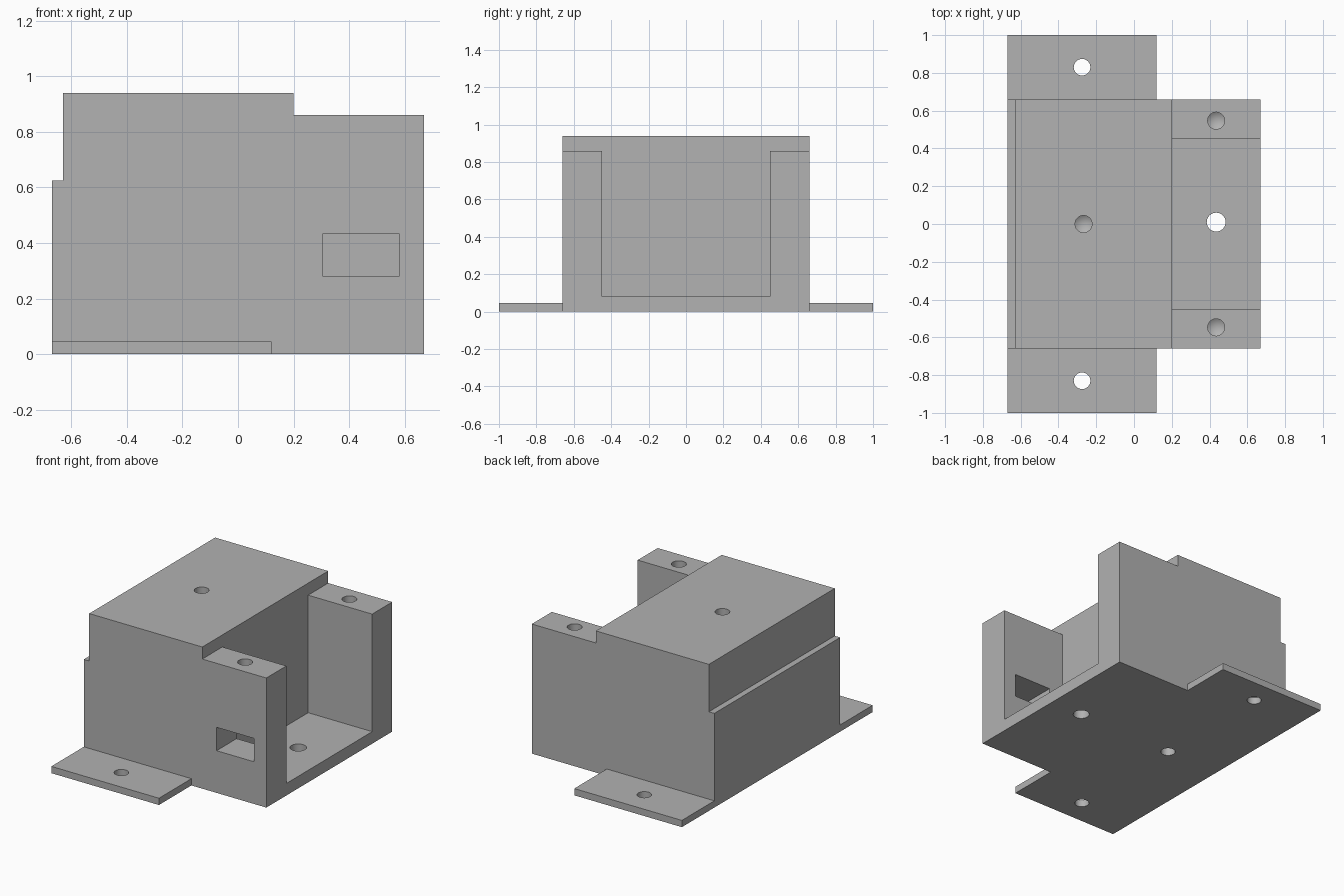
import bpy, bmesh
from mathutils import Matrix

if "Cube" in bpy.data.objects:
    bpy.data.objects.remove(bpy.data.objects["Cube"], do_unlink=True)

gray = bpy.data.materials.new("plain gray")
gray.use_nodes = True
color = (0.445, 0.445, 0.445, 1)
gray.diffuse_color = color
gray.node_tree.nodes["Principled BSDF"].inputs["Base Color"].default_value = color


def finish(name, bm):
    bmesh.ops.recalc_face_normals(bm, faces=bm.faces[:])
    mesh = bpy.data.meshes.new(name)
    bm.to_mesh(mesh)
    bm.free()
    mesh.materials.append(gray)
    obj = bpy.data.objects.new(name, mesh)
    bpy.context.collection.objects.link(obj)
    return obj


def box(name, x, y, z):
    bm = bmesh.new()
    bmesh.ops.create_cube(bm, size=1)
    for v in bm.verts:
        v.co = [r[0] if c < 0 else r[1] for r, c in zip((x, y, z), v.co)]
    return finish(name, bm)


def drill(x, y, z0, z1, radius, tip=0):
    """Round cutter from z0 to z1, with an optional conical tip past z1."""
    bm = bmesh.new()
    bmesh.ops.create_cone(bm, cap_ends=True, segments=32, radius1=radius, radius2=radius,
                          depth=abs(z1 - z0),
                          matrix=Matrix.Translation((x, y, (z0 + z1) / 2)))
    if tip:
        cap = min(bm.faces, key=lambda f: abs(f.calc_center_median().z - z1))
        bmesh.ops.poke(bm, faces=[cap])["verts"][0].co.z += tip
    return finish("drill", bm)


def cut(obj, *cutters):
    for cutter in cutters:
        mod = obj.modifiers.new("cut", "BOOLEAN")
        mod.operation = "DIFFERENCE"
        mod.solver = "EXACT"
        mod.object = cutter
        bpy.context.view_layer.objects.active = obj
        bpy.ops.object.modifier_apply(modifier=mod.name)
        bpy.data.objects.remove(cutter, do_unlink=True)


# Housing: stepped side profile pulled across the width
profile = [(-0.67, 0), (0.67, 0), (0.67, 0.86), (0.2, 0.86), (0.2, 0.94),
           (-0.63, 0.94), (-0.63, 0.625), (-0.67, 0.625)]
bm = bmesh.new()
side = bm.faces.new([bm.verts.new((x, -0.66, z)) for x, z in profile])
pulled = bmesh.ops.extrude_face_region(bm, geom=[side])["geom"]
bmesh.ops.translate(bm, vec=(0, 1.32, 0),
                    verts=[g for g in pulled if isinstance(g, bmesh.types.BMVert)])
housing = finish("housing", bm)

# Open slot between the end posts, and the window in the front post
cut(housing,
    box("slot", (0.2, 0.8), (-0.45, 0.45), (0.08, 1.1)),
    box("window", (0.305, 0.58), (-0.8, -0.3), (0.28, 0.435)))

# Blind screw holes in the posts, top and base, and the hole through the floor
cut(housing,
    drill(0.435, -0.547, 1, 0.62, 0.045, -0.03),
    drill(0.435, 0.547, 1, 0.62, 0.045, -0.03),
    drill(-0.267, 0, 1, 0.7, 0.045, -0.03),
    drill(-0.275, 0, -0.1, 0.24, 0.045, 0.03),
    drill(0.435, 0.01, -0.1, 0.2, 0.05))

# Mounting flanges on both sides
for name, s in (("front_flange", -1), ("back_flange", 1)):
    flange = box(name, (-0.67, 0.12), sorted((s * 0.66, s)), (0, 0.045))
    cut(flange, drill(-0.275, s * 0.83, -0.1, 0.2, 0.044))

# Soft shading inside the round holes only
for obj in bpy.context.collection.objects:
    if obj.name in ("housing", "front_flange", "back_flange"):
        bpy.ops.object.select_all(action="DESELECT")
        obj.select_set(True)
        bpy.context.view_layer.objects.active = obj
        bpy.ops.object.shade_smooth_by_angle()
